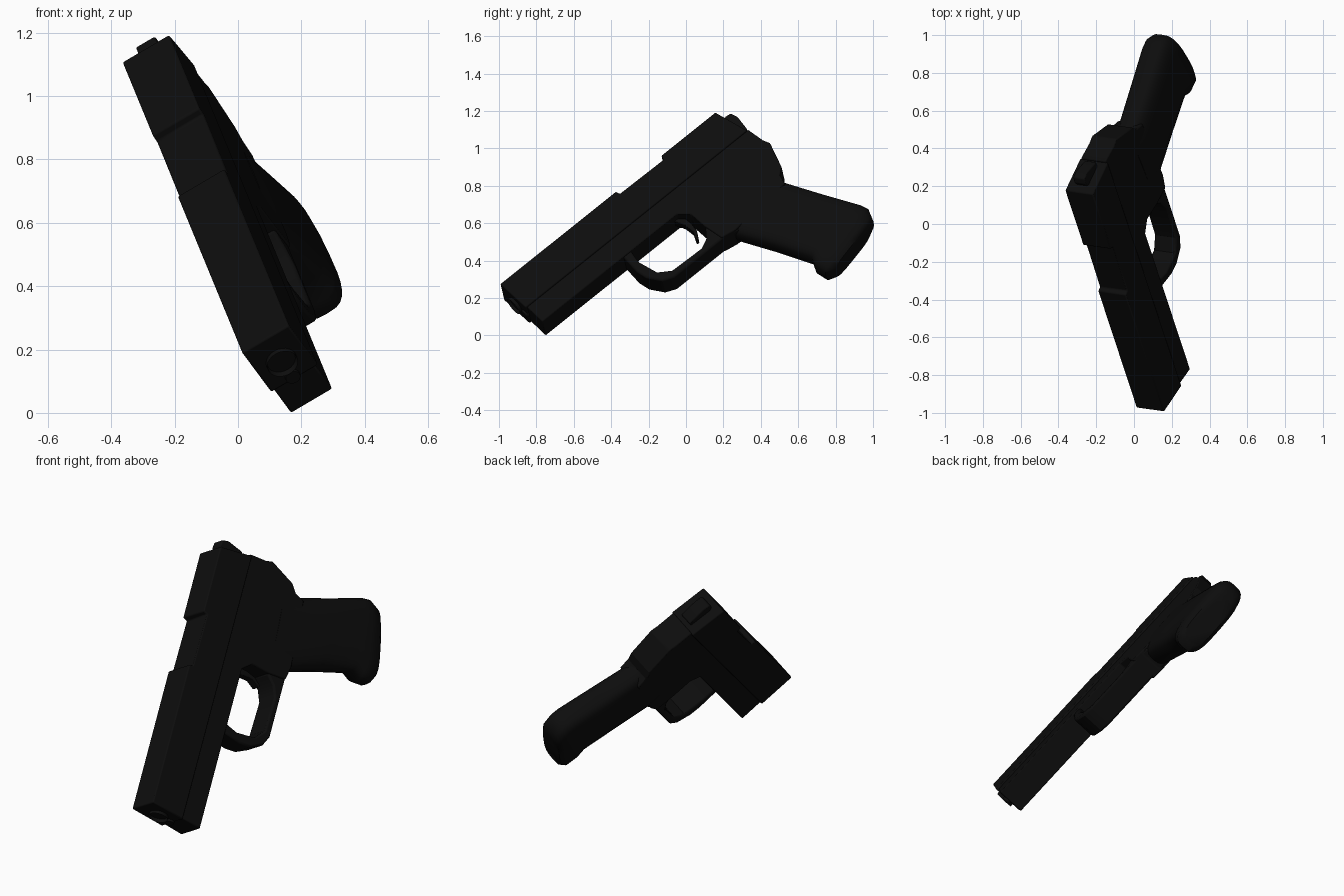
import bpy, bmesh, math
from mathutils import Matrix, Vector

if "Cube" in bpy.data.objects:
    bpy.data.objects.remove(bpy.data.objects["Cube"])

black = bpy.data.materials.new("matte_black")
black.diffuse_color = (0.004, 0.004, 0.004, 1)
black.use_nodes = True
black.node_tree.nodes["Principled BSDF"].inputs["Base Color"].default_value = black.diffuse_color

# Pose of the whole pistol: side, back and up axes plus centre-plane offset
side = Vector((0.856, -0.12, 0.503)).normalized()
fwd = Vector((0.25, -0.757, -0.605))
fwd = (fwd - side * fwd.dot(side)).normalized()
up = fwd.cross(side)
pose = Matrix((side, -fwd, up)).transposed().to_4x4()
pose.translation = side * 0.309


def finish(bm, name, bevel=0.0, smooth=30):
    bmesh.ops.recalc_face_normals(bm, faces=bm.faces)
    me = bpy.data.meshes.new(name)
    bm.to_mesh(me)
    bm.free()
    ob = bpy.data.objects.new(name, me)
    bpy.context.collection.objects.link(ob)
    me.materials.append(black)
    ob.matrix_world = pose
    if bevel:
        m = ob.modifiers.new("bevel", 'BEVEL')
        m.width, m.segments, m.limit_method = bevel, 2, 'ANGLE'
        m.angle_limit = math.radians(40)
    bpy.ops.object.select_all(action='DESELECT')
    ob.select_set(True)
    bpy.context.view_layer.objects.active = ob
    bpy.ops.object.shade_smooth_by_angle(angle=math.radians(smooth))
    return ob


def plate(name, pts, half, bevel=0.0):
    """Extrude a side profile of (forward, height) points to both sides."""
    bm = bmesh.new()
    f = bm.faces.new([bm.verts.new((-half, -a, b)) for a, b in pts])
    r = bmesh.ops.extrude_face_region(bm, geom=[f])
    vs = [v for v in r['geom'] if isinstance(v, bmesh.types.BMVert)]
    bmesh.ops.translate(bm, vec=(2 * half, 0, 0), verts=vs)
    return finish(bm, name, bevel)


def rod(name, radius, a0, a1, b, bore=0.0):
    """Round part along the barrel axis, optionally hollowed at the front."""
    bm = bmesh.new()
    m = Matrix.Translation((0, -(a0 + a1) / 2, b)) @ Matrix.Rotation(math.pi / 2, 4, 'X')
    bmesh.ops.create_cone(bm, cap_ends=True, segments=24, radius1=radius,
                          radius2=radius, depth=abs(a1 - a0), matrix=m)
    if bore:
        front = min(bm.faces, key=lambda f: f.calc_center_median().y)
        bmesh.ops.inset_region(bm, faces=[front], thickness=radius - bore)
        bmesh.ops.translate(bm, vec=(0, 0.08, 0), verts=front.verts)
    return finish(bm, name)


# Slide with lowered section around the ejection port and sloped rear
plate("slide", [(0.62, 0.53), (0.625, 0.737), (-0.193, 0.737), (-0.2, 0.712),
                (-0.505, 0.708), (-0.512, 0.735), (-0.895, 0.735), (-0.945, 0.53)],
      0.086, 0.006)

# Frame: dust cover, trigger housing and tail above the grip
plate("frame", [(0.61, 0.405), (0.61, 0.535), (-0.955, 0.535), (-0.97, 0.43),
                (-0.986, 0.39), (-0.935, 0.235), (-0.895, 0.2), (-0.88, 0.14),
                (-0.5, 0.11), (-0.42, 0.125), (-0.4, 0.24), (-0.395, 0.35),
                (-0.34, 0.405)], 0.076, 0.006)

# Trigger guard loop
plate("trigger_guard", [(-0.52, 0.1), (-0.46, 0.122), (-0.08, 0.122), (-0.02, 0.15),
                        (0.03, 0.225), (0.043, 0.29), (0.035, 0.42), (-0.02, 0.42),
                        (-0.005, 0.33), (-0.035, 0.21), (-0.1, 0.162), (-0.3, 0.156),
                        (-0.36, 0.185), (-0.4, 0.24), (-0.52, 0.24)], 0.068, 0.01)

# Curved trigger
plate("trigger", [(-0.31, 0.42), (-0.342, 0.35), (-0.348, 0.29), (-0.325, 0.24),
                  (-0.338, 0.232), (-0.367, 0.28), (-0.375, 0.34), (-0.365, 0.42)],
      0.025, 0.004)

# Hammer at the back of the slide
plate("hammer", [(-0.88, 0.56), (-0.88, 0.67), (-0.93, 0.705), (-0.965, 0.7),
                 (-0.978, 0.66), (-0.965, 0.56)], 0.035, 0.006)

# Barrel muzzle and guide rod end
rod("barrel", 0.05, 0.4, 0.64, 0.625, 0.034)
rod("guide_rod", 0.024, 0.4, 0.632, 0.548)

# Grip: rounded sections from the frame down to the flared base
sections = [((-0.47, 0.24), (-0.895, 0.27), 0.078), ((-0.49, 0.12), (-0.895, 0.17), 0.084),
            ((-0.6, -0.09), (-1.0, -0.04), 0.088), ((-0.695, -0.29), (-1.1, -0.23), 0.09),
            ((-0.672, -0.345), (-1.113, -0.275), 0.09), ((-0.685, -0.415), (-1.09, -0.335), 0.086),
            ((-0.73, -0.438), (-1.04, -0.365), 0.066)]
bm = bmesh.new()
rings = []
N = 28
for (fa, fb), (ba, bb), w in sections:
    ring = []
    for i in range(N):
        t = 2 * math.pi * i / N
        c, s = math.cos(t), math.sin(t)
        k = math.copysign(abs(c) ** 0.6, c) / 2 + 0.5
        x = math.copysign(abs(s) ** 0.6, s) * w
        ring.append(bm.verts.new((x, -(ba + (fa - ba) * k), bb + (fb - bb) * k)))
    rings.append(ring)
for r0, r1 in zip(rings, rings[1:]):
    for i in range(N):
        j = (i + 1) % N
        bm.faces.new((r0[i], r0[j], r1[j], r1[i]))
bm.faces.new(rings[0])
bm.faces.new(rings[-1])
finish(bm, "grip", smooth=50)
